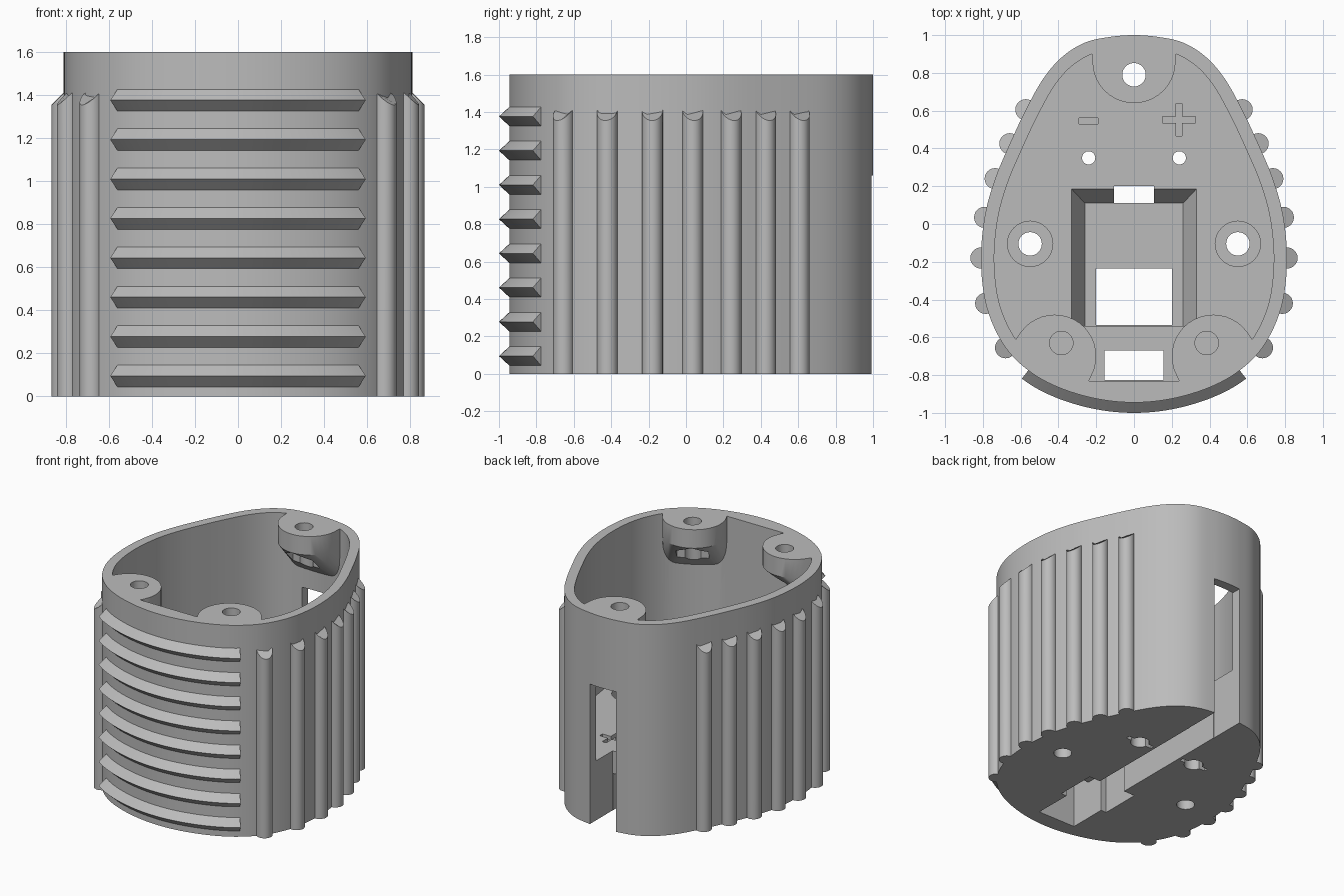
import bpy, bmesh
from math import cos, sin, pi
from mathutils import Vector

if "Cube" in bpy.data.objects:
    bpy.data.objects.remove(bpy.data.objects["Cube"])

grey = bpy.data.materials.new("light grey plastic")
grey.use_nodes = True
grey.diffuse_color = (0.5, 0.5, 0.5, 1)
grey.node_tree.nodes["Principled BSDF"].inputs["Base Color"].default_value = (0.5, 0.5, 0.5, 1)

HEIGHT, FLOOR = 1.6, 0.45


def make(name, bm):
    bmesh.ops.recalc_face_normals(bm, faces=bm.faces)
    me = bpy.data.meshes.new(name)
    bm.to_mesh(me)
    bm.free()
    me.materials.append(grey)
    ob = bpy.data.objects.new(name, me)
    bpy.context.scene.collection.objects.link(ob)
    return ob


def prism(name, pts, z0, z1):
    bm = bmesh.new()
    low = [bm.verts.new((p[0], p[1], z0)) for p in pts]
    top = [bm.verts.new((p[0], p[1], z1)) for p in pts]
    bm.faces.new(low)
    bm.faces.new(top)
    for i in range(len(pts)):
        j = (i + 1) % len(pts)
        bm.faces.new((low[i], low[j], top[j], top[i]))
    return make(name, bm)


def hull(name, pts):
    bm = bmesh.new()
    for p in pts:
        bm.verts.new(p)
    bmesh.ops.convex_hull(bm, input=bm.verts)
    bmesh.ops.dissolve_limit(bm, angle_limit=0.01, verts=bm.verts, edges=bm.edges)
    return make(name, bm)


def box(x0, x1, y0, y1, z0, z1):
    return prism("cutter", [(x0, y0), (x1, y0), (x1, y1), (x0, y1)], z0, z1)


def ring(x, y, r, n=32):
    return [(x + r * cos(2 * pi * i / n), y + r * sin(2 * pi * i / n)) for i in range(n)]


def hole(x, y, r, z0, z1):
    return prism("cutter", ring(x, y, r), z0, z1)


def cut(ob, cutters):
    for c in cutters:
        mod = ob.modifiers.new("cut", 'BOOLEAN')
        mod.operation, mod.solver, mod.object = 'DIFFERENCE', 'EXACT', c
    dg = bpy.context.evaluated_depsgraph_get()
    dg.update()
    me = bpy.data.meshes.new_from_object(ob.evaluated_get(dg))
    ob.modifiers.clear()
    ob.data = me
    for c in cutters:
        bpy.data.objects.remove(c)


def smooth(ob):
    bpy.ops.object.select_all(action='DESELECT')
    ob.select_set(True)
    bpy.context.view_layer.objects.active = ob
    bpy.ops.object.shade_smooth_by_angle(angle=0.5)


# Egg-shaped outline through a few points, mirrored
half = [(0, -.945), (.2, -.925), (.4, -.865), (.56, -.775), (.69, -.64), (.78, -.44),
        (.81, -.2), (.79, .04), (.735, .24), (.655, .43), (.57, .61), (.48, .77),
        (.38, .885), (.26, .96), (.13, .99), (0, 1)]
knots = [Vector(p) for p in half + [(-x, y) for x, y in half[-2:0:-1]]]
egg = []
for i in range(len(knots)):
    a, b, c, d = (knots[(i + k) % len(knots)] for k in (-1, 0, 1, 2))
    for s in range(6):
        t = s / 6
        egg.append(0.5 * (2 * b + (c - a) * t + (2 * a - 5 * b + 4 * c - d) * t ** 2
                          + (3 * b - a - 3 * c + d) * t ** 3))
normals = []
for i in range(len(egg)):
    t = (egg[(i + 1) % len(egg)] - egg[i - 1]).normalized()
    normals.append(Vector((t.y, -t.x)))

# Cavity, with the three screw bosses left standing in it
inner = [p - n * 0.07 for p, n in zip(egg, normals)]
cavity = prism("cavity", [(p.x, max(p.y, -.83)) for p in inner], FLOOR, 1.8)
bosses = [(0, .86, Vector((0, 1))), (.42, -.70, Vector((.5, -.86))), (-.42, -.70, Vector((-.5, -.86)))]
solids = []
for x, y, d in bosses:
    side = Vector((-d.y, d.x))
    pts = [(px, py, z) for z in (1.46, 2) for px, py in ring(x, y, .22, 40)]
    for z in (1.0, 2):
        for k in (-.24, .24):
            q = Vector((x, y)) + d * .3 + side * k
            pts.append((q.x, q.y, z))
    solids.append(hull("boss", pts))
cut(cavity, solids)

# Housing shell
housing = prism("housing", egg, 0, HEIGHT)
cut(housing, [cavity])

# Battery recess with sloped walls, cable channel and openings
cutters = [
    hull("cutter", [(sx * w, y, z) for sx in (-1, 1)
                    for w, yb, z in ((.26, .11, .33), (.33, .185, FLOOR), (.33, .185, .6))
                    for y in (-.54, yb)]),
    box(-.108, .108, -.3, 1.2, -.1, .28),
    box(-.11, .11, .72, 1.2, -.2, 1.06),
    box(-.107, .107, .112, .2, .1, .62),
    box(-.2, .2, -.535, -.235, -.15, .61),
    box(-.155, .155, -.825, -.67, -.12, .63),
    box(-.154, .154, -.7, -.5, -.13, .281),
]
# Screw holes and nut pockets in the bosses
for (x, y, d), hx, hy, z0 in zip(bosses, (0, .385, -.385), (.79, -.63, -.63), (.9, 1.2, 1.2)):
    cutters.append(hole(hx, hy, .062, z0, 1.7))
    side = Vector((-d.y, d.x))
    pocket = []
    for k in (-.3, .03):
        for u, v in ring(0, 0, .13, 6):
            q = Vector((hx, hy)) + d * k + side * v
            pocket.append((q.x, q.y, 1.33 + u))
    cutters.append(hull("cutter", pocket))
# Floor holes, counterbores and keyed contact holes
for s in (-1, 1):
    cutters += [hole(s * .55, -.105, .062, -.1, .7), hole(s * .55, -.105, .12, .36, .71),
                hole(s * .24, .35, .035, -.1, .72), hole(s * .24, .35, .065, -.11, .2),
                box(s * .24 - .11, s * .24 + .11, .335, .365, -.12, .12)]
# Engraved polarity marks
cutters += [box(-.29, -.19, .53, .562, .42, .5), box(.152, .325, .535, .568, .42, .5),
            box(.222, .255, .465, .638, .421, .51)]
cut(housing, cutters)
smooth(housing)

# Vertical grip ribs with sloped tops
for s, label in ((1, "left"), (-1, "right")):
    for k, y in enumerate((-.655, -.42, -.18, .035, .24, .425, .605)):
        i = min((i for i in range(len(egg)) if egg[i].x > 0), key=lambda i: abs(egg[i].y - y))
        n, p = normals[i], egg[i]
        x = p.x - n.y / n.x * (y - p.y)
        rib = prism(f"{label}_grip_rib_{k + 1}", ring(s * x, y, .056, 24), 0, 1.41)
        for v in rib.data.vertices:
            if v.co.z > 1:
                out = Vector((s * v.co.x - x, v.co.y - y)).dot(n)
                v.co.z -= max(0, out)
        smooth(rib)

# Horizontal front fins with a triangular section
arc = [i for i in range(-30, 31) if abs(egg[i].x) < .565 and egg[i].y < 0]
for k in range(8):
    z = .095 + .183 * k
    bm = bmesh.new()
    rows = []
    for i in arc:
        p, n = egg[i], normals[i]
        rows.append([bm.verts.new((*(p + n * o), z + dz))
                     for o, dz in ((-.01, .06), (.055, 0), (-.01, -.06))])
    for a, b in zip(rows, rows[1:]):
        for j in range(3):
            m = (j + 1) % 3
            bm.faces.new((a[j], b[j], b[m], a[m]))
    bm.faces.new(rows[0])
    bm.faces.new(rows[-1])
    smooth(make(f"front_fin_{k + 1}", bm))
